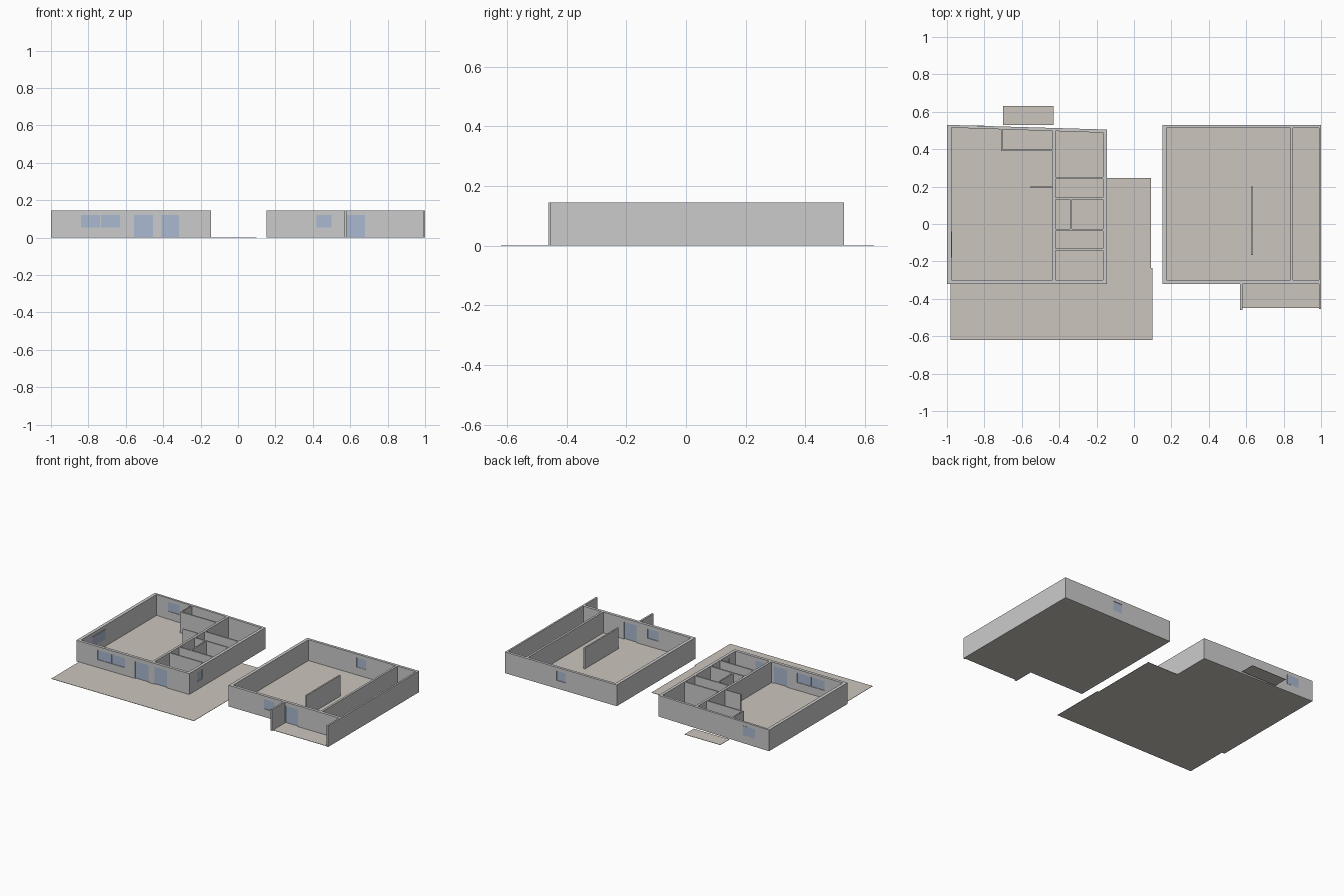
import bpy, bmesh

if "Cube" in bpy.data.objects:
    bpy.data.objects.remove(bpy.data.objects["Cube"])

H = 0.145           # wall height
SLAB = 0.002        # floor thickness
SILL, HEAD = 0.055, 0.12


def material(name, rgb):
    m = bpy.data.materials.new(name)
    m.diffuse_color = (*rgb, 1)
    m.use_nodes = True
    m.node_tree.nodes["Principled BSDF"].inputs["Base Color"].default_value = m.diffuse_color
    return m


FLOOR = material("floor_tan", (0.60, 0.56, 0.51))
GLASS = material("glass_blue", (0.40, 0.48, 0.63))


def finish(name, bm, mat=None):
    bmesh.ops.recalc_face_normals(bm, faces=bm.faces)
    me = bpy.data.meshes.new(name)
    bm.to_mesh(me)
    bm.free()
    ob = bpy.data.objects.new(name, me)
    bpy.context.collection.objects.link(ob)
    if mat:
        me.materials.append(mat)
    return ob


def box(name, x0, x1, y0, y1, z0=0, z1=H, mat=None):
    return slab(name, [(x0, y0), (x1, y0), (x1, y1), (x0, y1)], z0, z1, mat)


def slab(name, pts, z0=0, z1=SLAB, mat=FLOOR):
    """Upright prism over a plan outline."""
    bm = bmesh.new()
    f = bm.faces.new([bm.verts.new((x, y, z0)) for x, y in pts])
    up = bmesh.ops.extrude_face_region(bm, geom=[f])["geom"]
    bmesh.ops.translate(bm, vec=(0, 0, z1 - z0),
                        verts=[v for v in up if isinstance(v, bmesh.types.BMVert)])
    return finish(name, bm, mat)


def shell(name, outer, inner):
    """Closed ring of walls between two plan outlines."""
    bm = bmesh.new()
    n = len(outer)
    loops = [[bm.verts.new((x, y, z)) for x, y in pts]
             for pts, z in ((outer, 0), (outer, H), (inner, H), (inner, 0))]
    for a, b in zip(loops, loops[1:] + loops[:1]):
        for i in range(n):
            j = (i + 1) % n
            bm.faces.new((a[i], a[j], b[j], b[i]))
    return finish(name, bm)


def opening(wall, name, x0, x1, y0, y1, z0=SILL, z1=HEAD):
    """Cut an opening through the wall box and put a thin pane in its middle."""
    cut = box("cutter", x0, x1, y0, y1, z0 if z0 > 0.01 else -0.05, z1)
    cut.hide_render = True
    mod = wall.modifiers.new("opening", "BOOLEAN")
    mod.operation, mod.object, mod.solver = "DIFFERENCE", cut, "EXACT"
    dg = bpy.context.evaluated_depsgraph_get()
    me = bpy.data.meshes.new_from_object(wall.evaluated_get(dg))
    wall.modifiers.clear()
    wall.data = me
    bpy.data.objects.remove(cut)
    t = 0.006
    if x1 - x0 > y1 - y0:
        c = (y0 + y1) / 2
        y0, y1 = c - t, c + t
    else:
        c = (x0 + x1) / 2
        x0, x1 = c - t, c + t
    box(name, x0, x1, y0, y1, z0, z1, GLASS)


# Floors and terraces
slab("left_floor_and_terrace", [(-0.98, -0.62), (0.10, -0.62), (0.10, -0.235), (0.09, -0.235),
     (0.09, 0.245), (-0.15, 0.245), (-0.15, 0.50), (-0.99, 0.525), (-0.99, -0.315), (-0.98, -0.315)])
box("back_step", -0.70, -0.43, 0.53, 0.63, 0, SLAB, FLOOR)
box("right_floor", 0.16, 0.995, -0.315, 0.525, 0, SLAB, FLOOR)
box("front_porch_floor", 0.575, 0.995, -0.45, -0.315, 0, SLAB, FLOOR)

# Outer walls; the left house has a slightly slanted back wall
left = shell("left_house_walls",
             [(-1, -0.32), (-0.145, -0.32), (-0.145, 0.505), (-1, 0.53)],
             [(-0.977, -0.30), (-0.165, -0.30), (-0.165, 0.488), (-0.977, 0.515)])
right = shell("right_house_walls",
              [(0.153, -0.32), (1, -0.32), (1, 0.53), (0.153, 0.53)],
              [(0.175, -0.30), (0.988, -0.30), (0.988, 0.512), (0.175, 0.512)])

# Inner walls of the left house: x0, x1, y0, y1
inner_left = {
    "room_spine_wall": (-0.437, -0.421, -0.30, 0.497),
    "bath_divider": (-0.341, -0.332, -0.03, 0.135),
    "closet_side_wall": (-0.711, -0.702, 0.39, 0.507),
    "closet_front_wall": (-0.711, -0.43, 0.39, 0.40),
    "living_stub_wall": (-0.555, -0.43, 0.195, 0.201),
}
for name, b in inner_left.items():
    box(name, *b)
for i, y in enumerate((0.245, 0.136, -0.032, -0.136)):
    box(f"room_divider_{i + 1}", -0.43, -0.16, y - 0.005, y + 0.005)

# Inner and porch walls of the right house
box("side_room_wall", 0.836, 0.85, -0.30, 0.512)
box("free_standing_wall", 0.626, 0.636, -0.165, 0.20)
box("porch_left_wall", 0.568, 0.58, -0.46, -0.32)
box("porch_right_wall", 0.988, 1.0, -0.455, -0.32)

# Front windows and doors
F = (-0.325, -0.295)
for i, (a, b) in enumerate(((-0.84, -0.737), (-0.733, -0.63))):
    opening(left, f"left_front_window_{i + 1}", a, b, *F)
for i, (a, b) in enumerate(((-0.555, -0.455), (-0.41, -0.315))):
    opening(left, f"left_front_door_{i + 1}", a, b, *F, 0.004)
opening(right, "right_front_window", 0.42, 0.50, *F)
opening(right, "right_front_door", 0.583, 0.68, *F, 0.004)

# Back and side windows
opening(left, "left_back_window", -0.89, -0.80, 0.50, 0.54)
opening(left, "east_window", -0.17, -0.14, -0.235, -0.175)
opening(right, "right_back_window", 0.54, 0.61, 0.505, 0.535)
box("west_window", -0.98, -0.974, -0.18, -0.04, SILL, HEAD, GLASS)
